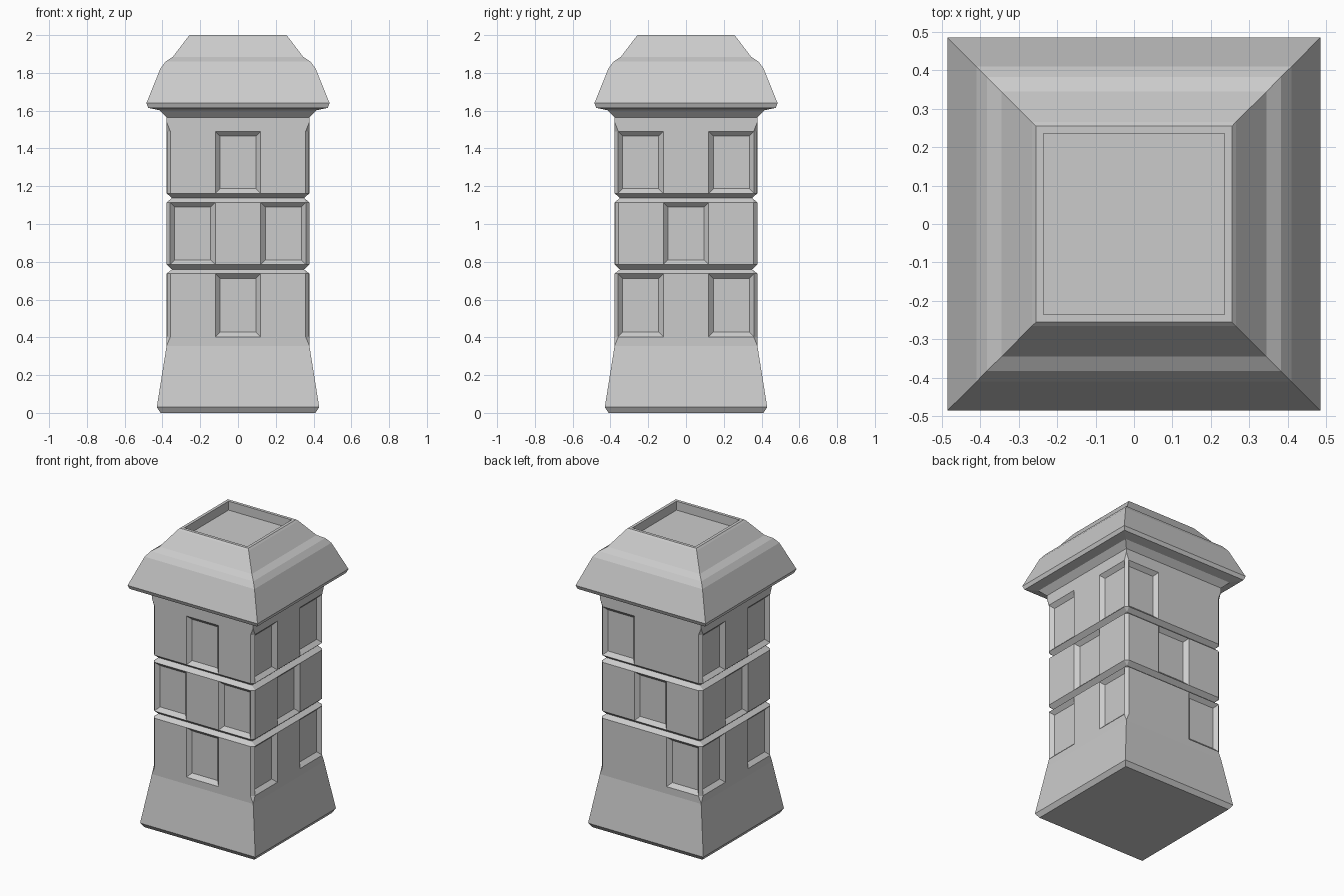
import bpy, bmesh
from math import pi
from mathutils import Matrix

if "Cube" in bpy.data.objects:
    bpy.data.objects.remove(bpy.data.objects["Cube"])

W = 0.378      # half width of the shaft
C = 0.02       # corner chamfer


def ring(bm, h, z, c):
    """Square ring of half width h with corners cut by c."""
    if c == 0:
        pts = [(h, -h), (h, h), (-h, h), (-h, -h)]
    else:
        pts = [(h - c, -h), (h, -h + c), (h, h - c), (h - c, h),
               (-h + c, h), (-h, h - c), (-h, -h + c), (-h + c, -h)]
        
    return [bm.verts.new((x, y, z)) for x, y in pts]


def bridge(bm, a, b):
    """Join two rings; a sharp corner fans out to a chamfered one."""
    if len(a) == len(b):
        n = len(a)
        for i in range(n):
            j = (i + 1) % n
            bm.faces.new((a[i], a[j], b[j], b[i]))
        return
    four, eight = (a, b) if len(a) == 4 else (b, a)
    for i in range(4):
        p, q = eight[2 * i], eight[2 * i + 1]
        r = eight[(2 * i + 2) % 8]
        bm.faces.new((four[i], p, q))
        bm.faces.new((four[i], four[(i + 1) % 4], r, q))


def finish(name, bm):
    bmesh.ops.recalc_face_normals(bm, faces=bm.faces)
    me = bpy.data.meshes.new(name)
    bm.to_mesh(me)
    bm.free()
    ob = bpy.data.objects.new(name, me)
    bpy.context.collection.objects.link(ob)
    return ob


def loft(name, profile, cap_start=True):
    bm = bmesh.new()
    rings = [ring(bm, *p) for p in profile]
    for a, b in zip(rings, rings[1:]):
        bridge(bm, a, b)
    if cap_start:
        bm.faces.new(rings[0])
    bm.faces.new(rings[-1])
    return finish(name, bm)


# Shaft: flared foot, three storeys, two grooves
shaft = loft("tower_shaft", [
    (0.41, 0, 0), (0.43, 0.03, 0), (W, 0.355, 0),
    (W, 0.403, C), (W, 0.737, C), (0.35, 0.76, 0),
    (W, 0.785, C), (W, 1.114, C), (0.35, 1.138, 0),
    (W, 1.162, C), (W, 1.49, C), (W, 1.54, 0), (W, 1.565, 0)])

# Window recesses, listed per side from the top storey down
rows = [(1.162, 1.49), (0.785, 1.114), (0.403, 0.737)]
pair, mid = (-0.24, 0.24), (0,)
sides = [(mid, pair, mid),            # front
         (pair, mid, pair),           # right
         ((-0.24,), mid, (0.24,)),    # back
         (pair, mid, pair)]           # left
bm = bmesh.new()
for k, side in enumerate(sides):
    rot = Matrix.Rotation(k * pi / 2, 4, 'Z')
    for (z0, z1), places in zip(rows, side):
        for u in places:
            loops = []
            for y, g in ((-W - 0.01, 0.01), (-W + 0.025, -0.025)):
                x0, x1, lo, hi = u - 0.12 - g, u + 0.12 + g, z0 - g, z1 + g
                vs = [bm.verts.new((x, y, z)) for x, z in
                      ((x0, lo), (x1, lo), (x1, hi), (x0, hi))]
                bmesh.ops.transform(bm, matrix=rot, verts=vs)
                loops.append(vs)
                bm.faces.new(vs)
            bridge(bm, *loops)
cutter = finish("window_cutter", bm)
cutter.hide_render = True

mod = shaft.modifiers.new("windows", 'BOOLEAN')
mod.operation = 'DIFFERENCE'
mod.solver = 'EXACT'
mod.object = cutter
bpy.context.view_layer.objects.active = shaft
bpy.ops.object.modifier_apply(modifier=mod.name)
bpy.data.objects.remove(cutter)

# Open the top of the shaft where the roof sits
bm = bmesh.new()
bm.from_mesh(shaft.data)
top = [f for f in bm.faces if all(v.co.z > 1.56 for v in f.verts)]
bmesh.ops.delete(bm, geom=top, context='FACES_ONLY')
bm.to_mesh(shaft.data)
bm.free()

# Roof: eaves, stepped slope, rim and sunken top
roof = loft("roof", [
    (W, 1.565, 0), (0.415, 1.602, 0), (0.475, 1.615, 0), (0.485, 1.64, 0),
    (0.41, 1.825, 0), (0.383, 1.86, 0), (0.345, 1.885, 0), (0.265, 1.99, 0),
    (0.255, 2.0, 0), (0.235, 2.0, 0), (0.235, 1.94, 0)], cap_start=False)
# Open shell: make sure the faces point outward
eave = max(roof.data.polygons, key=lambda p: p.area if p.center.z > 1.7 and p.center.x > 0.4 else 0)
if eave.normal.x < 0:
    roof.data.flip_normals()
